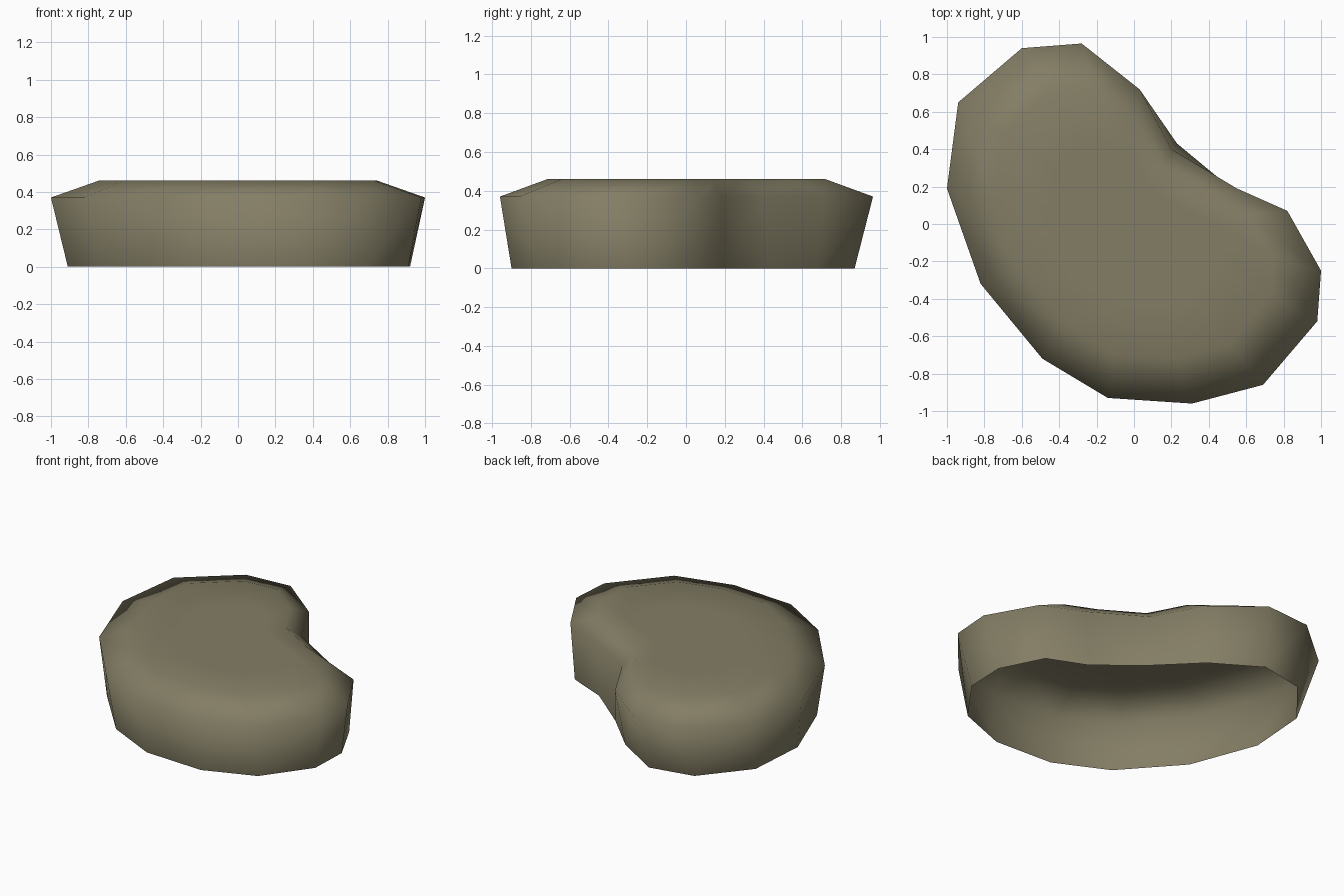
import bpy
import bmesh

# Remove the default cube
cube = bpy.data.objects.get("Cube")
if cube:
    bpy.data.objects.remove(cube, do_unlink=True)

# Single stone colour
stone = bpy.data.materials.new("olive grey stone")
stone.use_nodes = True
colour = (0.23, 0.207, 0.13, 1)
stone.diffuse_color = colour
bsdf = stone.node_tree.nodes["Principled BSDF"]
bsdf.inputs["Base Color"].default_value = colour
bsdf.inputs["Roughness"].default_value = 0.9

# Kidney-shaped outlines, both clockwise from the right end
RIM = [(-1, .19), (-.94, .65), (-.6, .94), (-.28, .965), (.03, .72),
       (.2, .4), (.55, .19), (.82, .07), (1, -.25), (.98, -.52),
       (.69, -.86), (.31, -.96), (-.14, -.93), (-.49, -.72), (-.82, -.32)]
BASE = [(-.91, .1), (-.88, .51), (-.63, .81), (-.33, .87), (-.02, .68),
        (.23, .43), (.52, .19), (.78, .08), (.92, -.2), (.91, -.47),
        (.69, -.77), (.35, -.9), (-.07, -.88), (-.42, -.71), (-.74, -.35)]
RIM_Z, TOP_Z = .37, .46


def ring(bm, outline, z, scale=1.0):
    return [bm.verts.new((x * scale, y * scale, z)) for x, y in outline]


def bridge(bm, lower, upper):
    n = len(lower)
    for i in range(n):
        j = (i + 1) % n
        bm.faces.new((lower[j], lower[i], upper[i], upper[j]))


# Shell: flared wall, bevelled shoulder and flat top, open underneath
bm = bmesh.new()
rings = [ring(bm, BASE, 0), ring(bm, RIM, RIM_Z),
         ring(bm, RIM, TOP_Z, .745), ring(bm, RIM, TOP_Z, .45)]
for lower, upper in zip(rings, rings[1:]):
    bridge(bm, lower, upper)
bm.faces.new(rings[-1][::-1])
for face in bm.faces:
    face.smooth = True

mesh = bpy.data.meshes.new("kidney_stone")
bm.to_mesh(mesh)
bm.free()
mesh.materials.append(stone)
body = bpy.data.objects.new("kidney_stone", mesh)
bpy.context.collection.objects.link(body)
